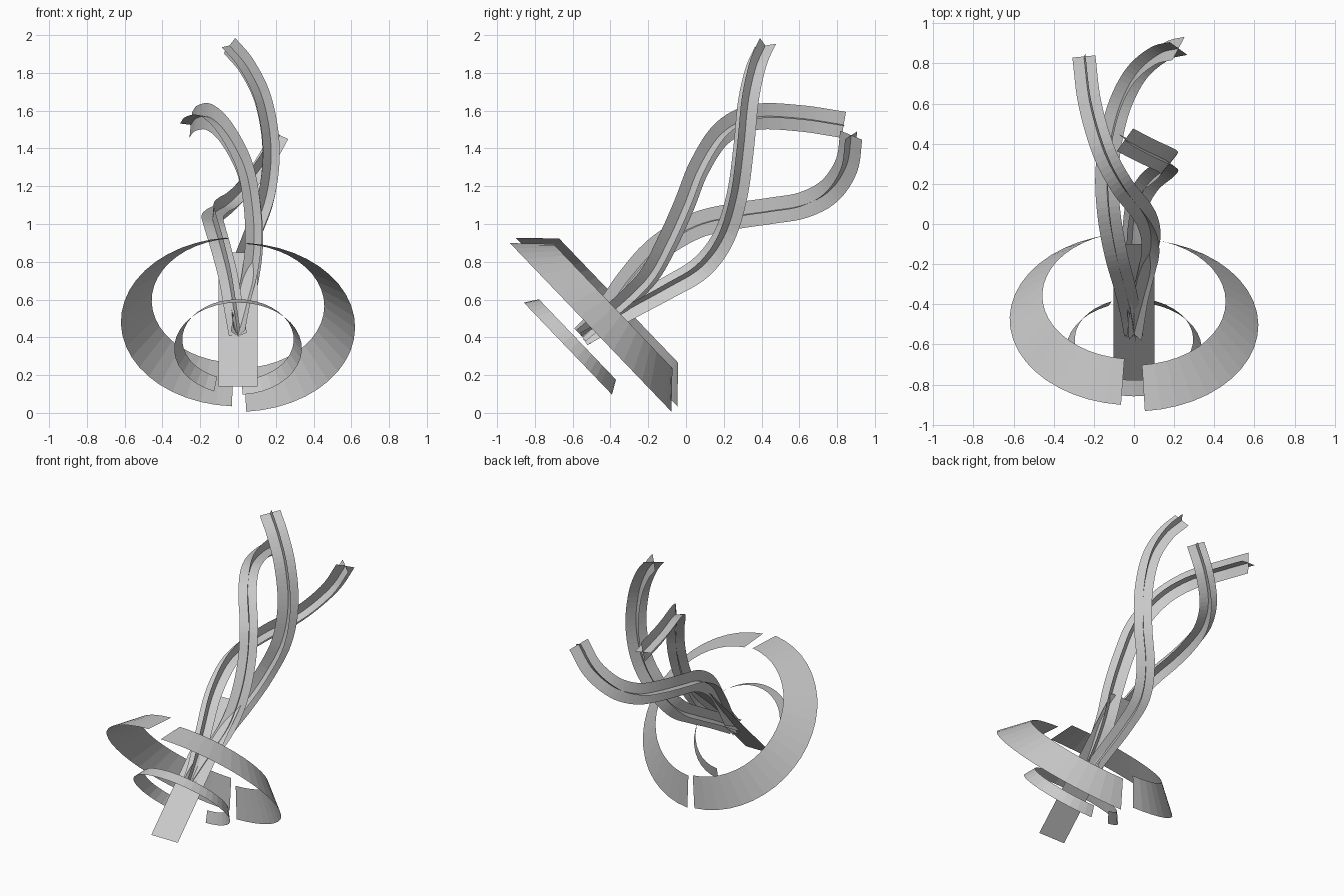
import bpy, bmesh, math
from mathutils import Vector, geometry

cube = bpy.data.objects.get("Cube")
if cube:
    bpy.data.objects.remove(cube, do_unlink=True)

GREY = (0.6, 0.6, 0.6, 1)
mat = bpy.data.materials.new("plain_grey")
mat.use_nodes = True
mat.diffuse_color = GREY
mat.node_tree.nodes["Principled BSDF"].inputs["Base Color"].default_value = GREY

# The whole model leans along one diagonal axis
AXIS = Vector((0, 0.72, 0.69)).normalized()
SIDE = Vector((1, 0, 0))
UP = SIDE.cross(AXIS)


def add_strips(name, strips):
    """Each strip is a list of cross-sections, skinned with quads."""
    bm = bmesh.new()
    for rows in strips:
        grid = [[bm.verts.new(p) for p in row] for row in rows]
        for a, b in zip(grid, grid[1:]):
            for i in range(len(a) - 1):
                bm.faces.new((a[i], a[i + 1], b[i + 1], b[i]))
    bmesh.ops.remove_doubles(bm, verts=bm.verts, dist=0.0001)
    mesh = bpy.data.meshes.new(name)
    bm.to_mesh(mesh)
    bm.free()
    mesh.materials.append(mat)
    bpy.context.collection.objects.link(bpy.data.objects.new(name, mesh))


def cone_band(name, centre, r0, r1, depth, start, end, steps):
    """Open conical band; angles run from the top of the ring towards +x."""
    rows = []
    for i in range(steps + 1):
        t = math.radians(start + (end - start) * i / steps)
        d = UP * math.cos(t) + SIDE * math.sin(t)
        rows.append([centre + d * r0, centre + d * r1 + AXIS * depth])
    add_strips(name, [rows])


# Bands around the axis
big = Vector((0, -0.505, 0.453))
cone_band("large_band_left", big, 0.62, 0.457, 0.163, 5, 176, 22)
cone_band("large_band_right", big + AXIS * 0.042, 0.62, 0.457, 0.163, -6, -177, 22)
cone_band("small_band", Vector((0, -0.625, 0.34)), 0.338, 0.295, 0.07, -158, 176, 36)

# Flat plate along the axis
low, high = Vector((0, -0.815, 0.14)), Vector((0, -0.10, 0.85))
add_strips("centre_plate", [[[p - SIDE * 0.103, p + SIDE * 0.103] for p in (low, high)]])


def smooth_path(points, steps=7):
    pts = [Vector(p) for p in points]
    ext = [pts[0] * 2 - pts[1]] + pts + [pts[-1] * 2 - pts[-2]]
    out = []
    for i in range(1, len(ext) - 2):
        a, b = ext[i], ext[i + 1]
        ha = a + (b - ext[i - 1]) / 6
        hb = b - (ext[i + 2] - a) / 6
        out += geometry.interpolate_bezier(a, ha, hb, b, steps)[:-1]
    return out + [pts[-1]]


def tendril(name, points, width_dir):
    """Cross-shaped sweep, its frame carried back from the tip."""
    path = smooth_path(points)
    n = len(path)
    width = Vector(width_dir)
    ribbon, fin = [], []
    for i in reversed(range(n)):
        tangent = (path[min(i + 1, n - 1)] - path[max(i - 1, 0)]).normalized()
        width = (width - tangent * width.dot(tangent)).normalized()
        size = 0.85 + 0.15 * min(1, 3 * i / n)
        w = width * 0.07 * size
        f = tangent.cross(width) * 0.058 * size
        c = path[i]
        ribbon.append([c - w, c, c + w])
        fin.append([c - f, c, c + f])
    add_strips(name, [ribbon, fin])


# Three twisting tendrils
tendril("upper_tendril",
        [(0, -.55, .405), (-.01, -.3, .55), (-.01, -.1, .66), (.01, .08, .77), (.07, .2, .93),
         (.15, .27, 1.15), (.175, .305, 1.4), (.135, .33, 1.65), (.05, .37, 1.83), (-.045, .42, 1.945)],
        (.015, .065, .035))
tendril("right_tendril",
        [(0, -.55, .405), (.03, -.35, .57), (.065, -.2, .72), (.085, -.1, .9), (.075, -.01, 1.1),
         (.035, .07, 1.3), (-.06, .19, 1.48), (-.15, .36, 1.565), (-.22, .6, 1.56), (-.25, .835, 1.525)],
        (.015, .05, .16))
tendril("left_tendril",
        [(0, -.55, .405), (-.02, -.43, .53), (-.05, -.3, .71), (-.09, -.15, .87), (-.125, .05, .99),
         (-.135, .25, 1.04), (-.11, .45, 1.07), (-.06, .62, 1.1), (.02, .76, 1.175),
         (.13, .85, 1.31), (.222, .875, 1.47)],
        (.02, .06, -.05))
